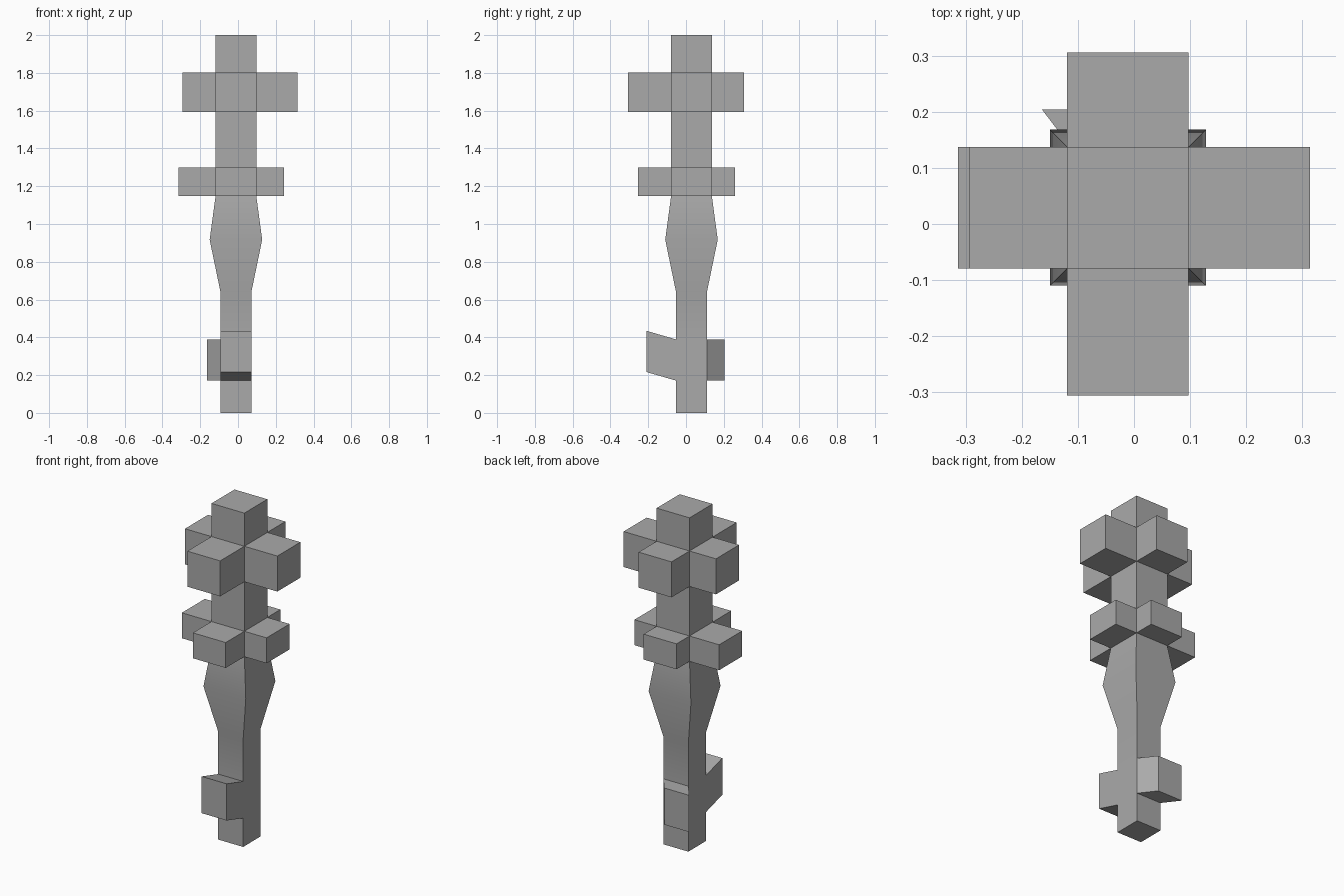
import bpy
import bmesh
from mathutils import Vector

cube = bpy.data.objects.get("Cube")
if cube:
    bpy.data.objects.remove(cube, do_unlink=True)

# One grey for the whole key
grey = bpy.data.materials.new("stone_grey")
grey.use_nodes = True
colour = (0.4, 0.4, 0.4, 1)
grey.diffuse_color = colour
grey.node_tree.nodes["Principled BSDF"].inputs["Base Color"].default_value = colour

CENTRE = Vector((-0.011, 0.029, 0))
CORNERS = [(-1, -1), (1, -1), (1, 1), (-1, 1)]
SIDES = ["front", "left", "back", "right"]

# Square shaft sections, bottom to top: height and half width
SECTIONS = [(0, 0.082), (0.171, 0.082), (0.389, 0.082), (0.641, 0.082),
            (0.917, 0.139), (1.147, 0.108), (1.298, 0.108),
            (1.592, 0.108), (1.803, 0.108), (2, 0.108)]
TEETH, LOWER_ARMS, UPPER_ARMS = 1, 5, 7

# Loft the shaft, remembering each side face by section and direction
bm = bmesh.new()
rings = [[bm.verts.new(CENTRE + Vector((x * half, y * half, z))) for x, y in CORNERS]
         for z, half in SECTIONS]
panels = {}
for level, (low, high) in enumerate(zip(rings, rings[1:])):
    for i, side in enumerate(SIDES):
        j = (i + 1) % 4
        panels[level, side] = bm.faces.new((low[i], low[j], high[j], high[i]))
bm.faces.new(list(reversed(rings[0])))
bm.faces.new(rings[-1])


def pull_out(level, side, offset):
    """Extrude one shaft panel into an arm or tooth."""
    result = bmesh.ops.extrude_face_region(bm, geom=[panels[level, side]])
    if panels[level, side].is_valid:
        bm.faces.remove(panels[level, side])
    verts = [g for g in result["geom"] if isinstance(g, bmesh.types.BMVert)]
    bmesh.ops.translate(bm, verts=verts, vec=Vector(offset))


# Upper cross arms
pull_out(UPPER_ARMS, "front", (0, -0.227, 0))
pull_out(UPPER_ARMS, "back", (0, 0.169, 0))
pull_out(UPPER_ARMS, "left", (0.217, 0, 0))
pull_out(UPPER_ARMS, "right", (-0.174, 0, 0))

# Lower cross arms
pull_out(LOWER_ARMS, "front", (0, -0.175, 0))
pull_out(LOWER_ARMS, "back", (0, 0.122, 0))
pull_out(LOWER_ARMS, "left", (0.146, 0, 0))
pull_out(LOWER_ARMS, "right", (-0.195, 0, 0))

# Slanted teeth near the tip
pull_out(TEETH, "front", (0, -0.155, 0.045))
pull_out(TEETH, "back", (-0.071, 0.093, 0))

bmesh.ops.recalc_face_normals(bm, faces=bm.faces)
mesh = bpy.data.meshes.new("blocky_key")
bm.to_mesh(mesh)
bm.free()
mesh.materials.append(grey)
key = bpy.data.objects.new("blocky_key", mesh)
bpy.context.collection.objects.link(key)

# Soften the swelling of the shaft while keeping the corners crisp
bpy.ops.object.select_all(action="DESELECT")
key.select_set(True)
bpy.context.view_layer.objects.active = key
bpy.ops.object.shade_smooth_by_angle()
